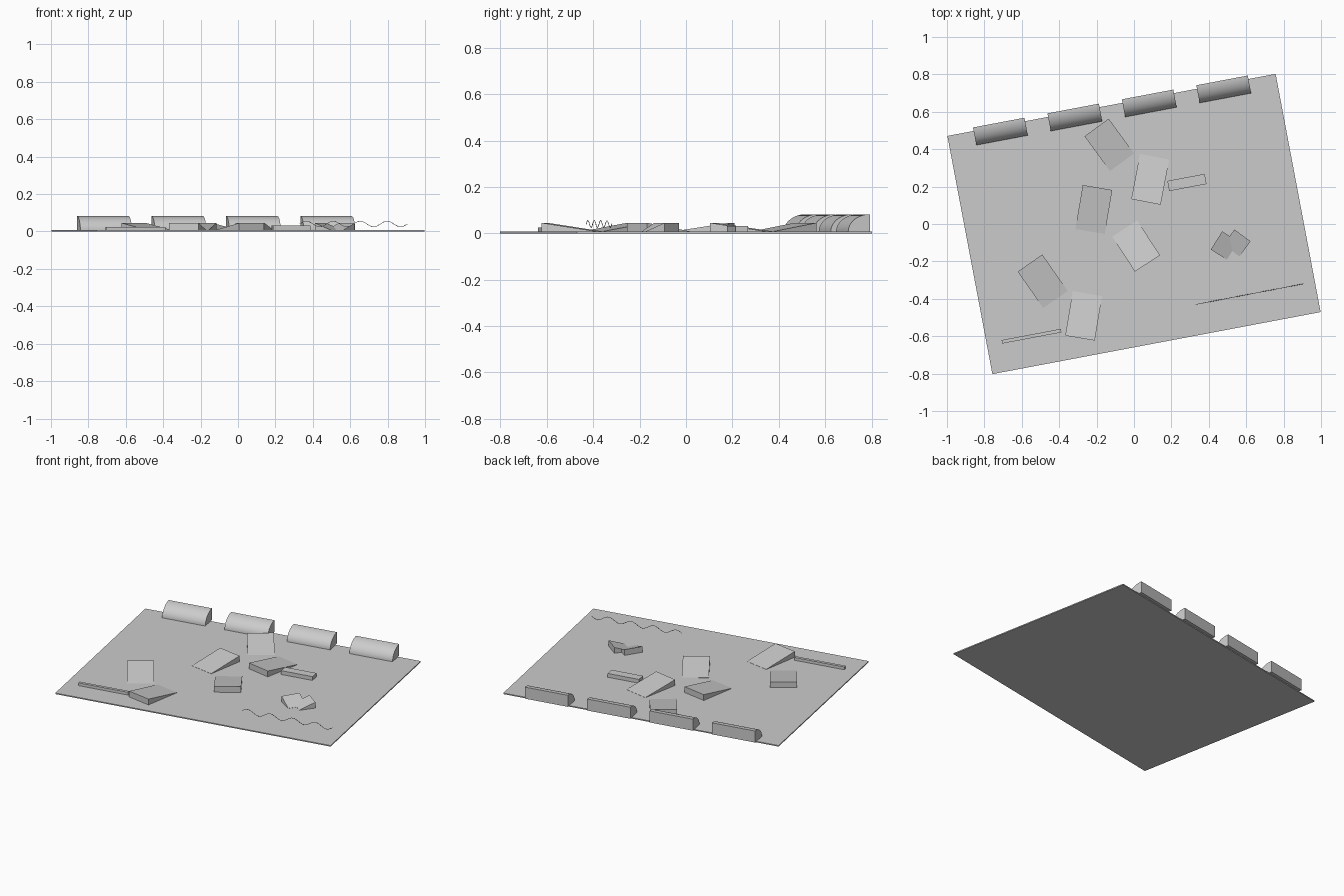
import bpy, bmesh, math
from mathutils import Vector, Matrix

cube = bpy.data.objects.get("Cube")
if cube:
    bpy.data.objects.remove(cube, do_unlink=True)

# One concrete grey for everything
grey = bpy.data.materials.new("concrete_grey")
grey.use_nodes = True
grey.diffuse_color = (0.6, 0.6, 0.6, 1)
grey.node_tree.nodes["Principled BSDF"].inputs["Base Color"].default_value = (0.6, 0.6, 0.6, 1)

TURN = Matrix.Rotation(math.radians(10.7), 4, "Z")
FLOOR = 0.007


def extrude_profile(name, profile, width, matrix):
    """Extrude a closed (y, z) profile along local x, centred on x = 0."""
    bm = bmesh.new()
    face = bm.faces.new([bm.verts.new((-width / 2, y, z)) for y, z in profile])
    new = bmesh.ops.extrude_face_region(bm, geom=[face])["geom"]
    bmesh.ops.translate(bm, vec=(width, 0, 0),
                        verts=[v for v in new if isinstance(v, bmesh.types.BMVert)])
    bmesh.ops.recalc_face_normals(bm, faces=bm.faces)
    mesh = bpy.data.meshes.new(name)
    bm.to_mesh(mesh)
    bm.free()
    mesh.materials.append(grey)
    obj = bpy.data.objects.new(name, mesh)
    obj.matrix_world = matrix
    bpy.context.collection.objects.link(obj)
    return obj


def block(name, x, y, length, depth, top, bottom=0.0):
    h = depth / 2
    profile = [(-h, bottom), (h, bottom), (h, top), (-h, top)]
    return extrude_profile(name, profile, length, Matrix.Translation((x, y, 0)) @ TURN)


def wedge(name, high, low, width, top=0.045):
    """Ramp falling from the middle of its high edge to the middle of its low edge."""
    run = Vector(low) - Vector(high)
    spin = Matrix.Rotation(math.atan2(run.y, run.x) - math.pi / 2, 4, "Z")
    profile = [(0, FLOOR - 0.002), (run.length, FLOOR - 0.002), (run.length, FLOOR + 0.001), (0, top)]
    return extrude_profile(name, profile, width, Matrix.Translation((*high, 0)) @ spin)


# Ground slab
block("ground_slab", 0, 0, 1.786, 1.296, FLOOR)

# Rounded quarter ramps along the back edge
depth, height = 0.096, 0.075
steps = 16
arc = [(depth / 2 - depth * math.cos(a), FLOOR + height * math.sin(a))
       for a in (math.pi / 2 * i / steps for i in range(steps + 1))]
for i in range(4):
    place = TURN @ Matrix.Translation((-0.61 + 0.405 * i, 0.619, 0))
    ramp = extrude_profile(f"rounded_ramp_{i + 1}", arc + [(depth / 2, FLOOR)], 0.28, place)
    bpy.ops.object.select_all(action="DESELECT")
    ramp.select_set(True)
    bpy.context.view_layer.objects.active = ramp
    bpy.ops.object.shade_smooth_by_angle(angle=math.radians(30))

# Wedge ramps: middle of high edge, middle of low edge
ramps = [
    ((-0.20, 0.516), (-0.064, 0.33)),
    ((0.064, 0.118), (0.11, 0.36)),
    ((-0.195, 0.195), (-0.235, -0.04)),
    ((0.072, -0.211), (-0.05, -0.024)),
    ((-0.556, -0.209), (-0.42, -0.404)),
    ((-0.289, -0.61), (-0.249, -0.372)),
]
for i, (high, low) in enumerate(ramps):
    wedge(f"wedge_ramp_{i + 1}", high, low, 0.16)

# Pair of small banks meeting in a corner
wedge("corner_bank_right", (0.441, -0.088), (0.527, -0.142), 0.115)
wedge("corner_bank_left", (0.58, -0.061), (0.521, -0.142), 0.107)

# Low box and long ledge
block("low_box", 0.283, 0.222, 0.203, 0.055, 0.032)
block("long_ledge", -0.548, -0.6, 0.322, 0.019, 0.025)

# Thin wavy rail
curve = bpy.data.curves.new("wavy_rail", "CURVE")
curve.dimensions = "3D"
curve.bevel_depth = 0.0015
curve.bevel_resolution = 1
curve.use_fill_caps = True
count = 65
spline = curve.splines.new("POLY")
spline.points.add(count - 1)
start, end = Vector((0.33, -0.43, 0.04)), Vector((0.905, -0.32, 0.04))
for i, point in enumerate(spline.points):
    t = i / (count - 1)
    spot = start.lerp(end, t)
    spot.z += 0.015 * math.sin(t * 8 * math.pi)
    point.co = (*spot, 1)
curve.materials.append(grey)
bpy.context.collection.objects.link(bpy.data.objects.new("wavy_rail", curve))
